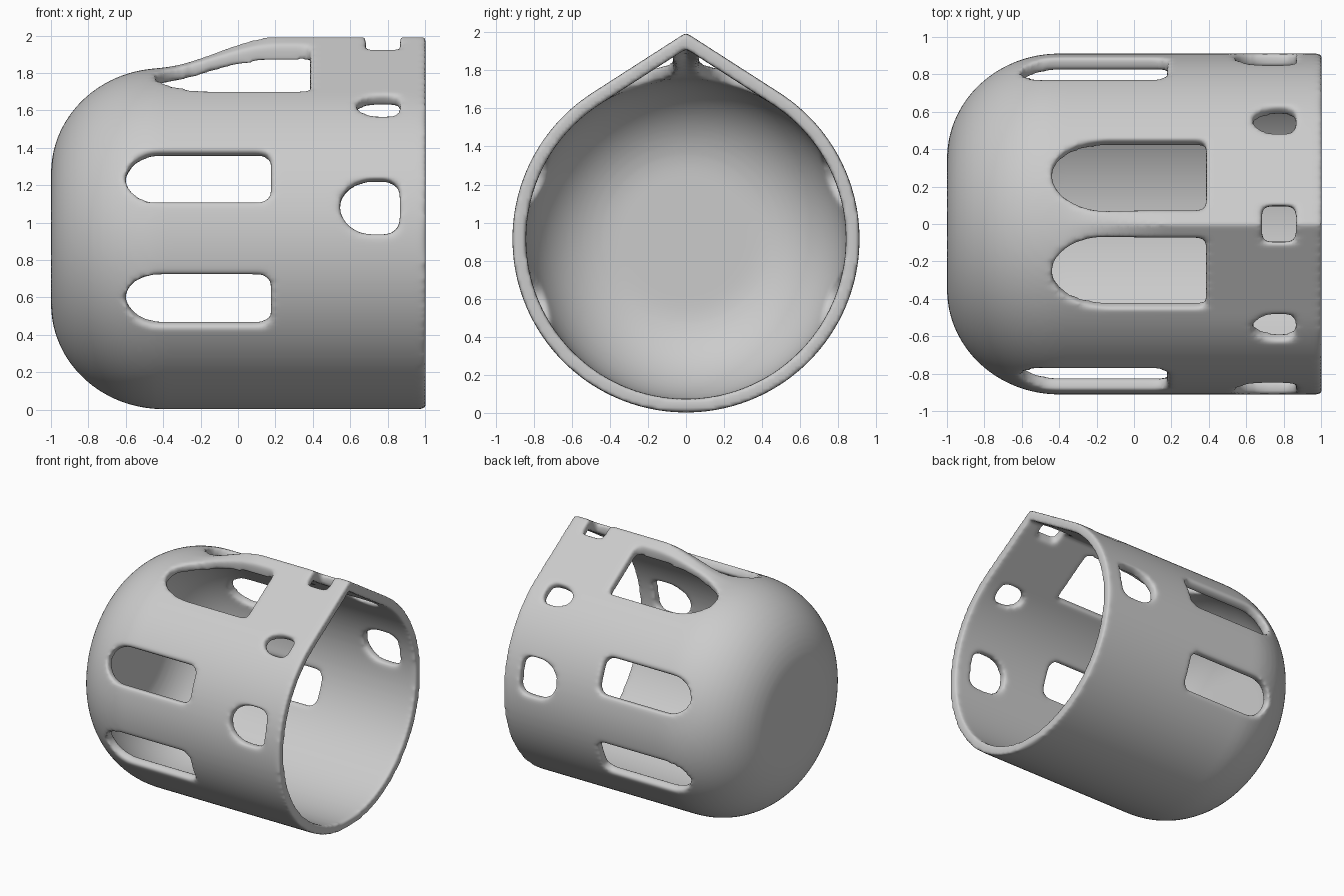
import bpy, bmesh
from math import sin, cos, pi, radians, acos, sqrt

if "Cube" in bpy.data.objects:
    bpy.data.objects.remove(bpy.data.objects["Cube"])

CZ, R, APEX, WALL = 0.914, 0.912, 1.084, 0.072
PHI_T = acos(R / APEX)


def smoothstep(a, b, x):
    t = min(max((x - a) / (b - a), 0), 1)
    return t * t * (3 - 2 * t)


def radius(x, a):
    # circular domed back that grows into a teardrop section towards the rim
    r = R
    if x < -0.4:
        t = min((-0.4 - x) / 0.6, 1)
        r = 0.35 + (R - 0.35) * sqrt(1 - t * t)
    phi = abs(a - pi / 2)
    phi = min(phi, 2 * pi - phi)
    if phi < PHI_T:
        r *= 1 + smoothstep(-0.45, 0.22, x) * (1 / cos(PHI_T - phi) - 1)
    return r


def place(x, a, r):
    return (x, r * cos(a), CZ + r * sin(a))


def make_object(name, bm):
    me = bpy.data.meshes.new(name)
    bm.to_mesh(me)
    bm.free()
    ob = bpy.data.objects.new(name, me)
    bpy.context.collection.objects.link(ob)
    return ob


# Cup shell: rings along x, closed at the back, open at the front
N = 144
xs = [-0.4 - 0.6 * cos(i / 16 * pi / 2) for i in range(17)]
xs += [-0.4 + 1.404 * i / 36 for i in range(1, 37)]
bm = bmesh.new()
rings = []
for x in xs:
    angles = [2 * pi * j / N for j in range(N)]
    rings.append([bm.verts.new(place(x, a, radius(x, a))) for a in angles])
for p, q in zip(rings, rings[1:]):
    for j in range(N):
        k = (j + 1) % N
        bm.faces.new((p[j], p[k], q[k], q[j]))
bm.faces.new(rings[0][::-1])
shell = make_object("cup_shell", bm)


def outline(x0, x1, h, lx, c):
    # rounded slot: elliptical left end of length lx, right corners of radius c
    pts = []
    for cx, cy, rx, ry, start in ((x1 - c, h - c, c, c, 0), (x0 + lx, 0, lx, h, 90),
                                  (x0 + lx, 0, lx, h, 180), (x1 - c, c - h, c, c, 270)):
        if lx < 0.05:
            rx, ry = (lx, lx) if start in (90, 180) else (c, c)
            cy = (h - ry) * (1 if start < 180 else -1)
        for i in range(11):
            t = radians(start + 9 * i)
            p = (cx + rx * cos(t), cy + ry * sin(t))
            if not pts or abs(p[0] - pts[-1][0]) + abs(p[1] - pts[-1][1]) > 1e-5:
                pts.append(p)
    return pts


def add_cutter(bm, x0, x1, a0, a1, lx, c, mirrored=True):
    mid, h = radians((a0 + a1) / 2), radians(a1 - a0) / 2 * 0.92
    for m in ((mid, pi - mid) if mirrored else (mid,)):
        pts = outline(x0, x1, h, lx, c)
        lo = [bm.verts.new(place(x, m + v / 0.92, 0.55)) for x, v in pts]
        hi = [bm.verts.new(place(x, m + v / 0.92, 1.35)) for x, v in pts]
        n = len(pts)
        bm.faces.new(lo[::-1])
        bm.faces.new(hi)
        for j in range(n):
            k = (j + 1) % n
            bm.faces.new((lo[j], lo[k], hi[k], hi[j]))


# Window cutters: x range, angle range, left rounding, corner radius
bm = bmesh.new()
add_cutter(bm, -0.60, 0.175, 12.5, 31, 0.17, 0.06)
add_cutter(bm, -0.60, 0.175, -31, -12.5, 0.17, 0.06)
add_cutter(bm, -0.44, 0.385, 60.5, 85.8, 0.30, 0.03)
add_cutter(bm, 0.545, 0.865, 1.5, 20.5, 0.17, 0.08)
add_cutter(bm, 0.635, 0.865, 46.5, 57.5, 0.13, 0.06)
add_cutter(bm, 0.685, 0.865, 84.5, 95.5, 0.03, 0.03, False)
bmesh.ops.recalc_face_normals(bm, faces=bm.faces)
cutter = make_object("window_cutter", bm)
cutter.hide_render = True
cutter.hide_set(True)

# Wall thickness, windows, then softened edges
solid = shell.modifiers.new("wall", 'SOLIDIFY')
solid.thickness, solid.offset = WALL, -1
cut = shell.modifiers.new("windows", 'BOOLEAN')
cut.operation, cut.solver, cut.object = 'DIFFERENCE', 'EXACT', cutter
remesh = shell.modifiers.new("even_mesh", 'REMESH')
remesh.mode, remesh.voxel_size, remesh.use_smooth_shade = 'VOXEL', 0.017, True
soft = shell.modifiers.new("soft_edges", 'SMOOTH')
soft.factor, soft.iterations = 0.5, 8
